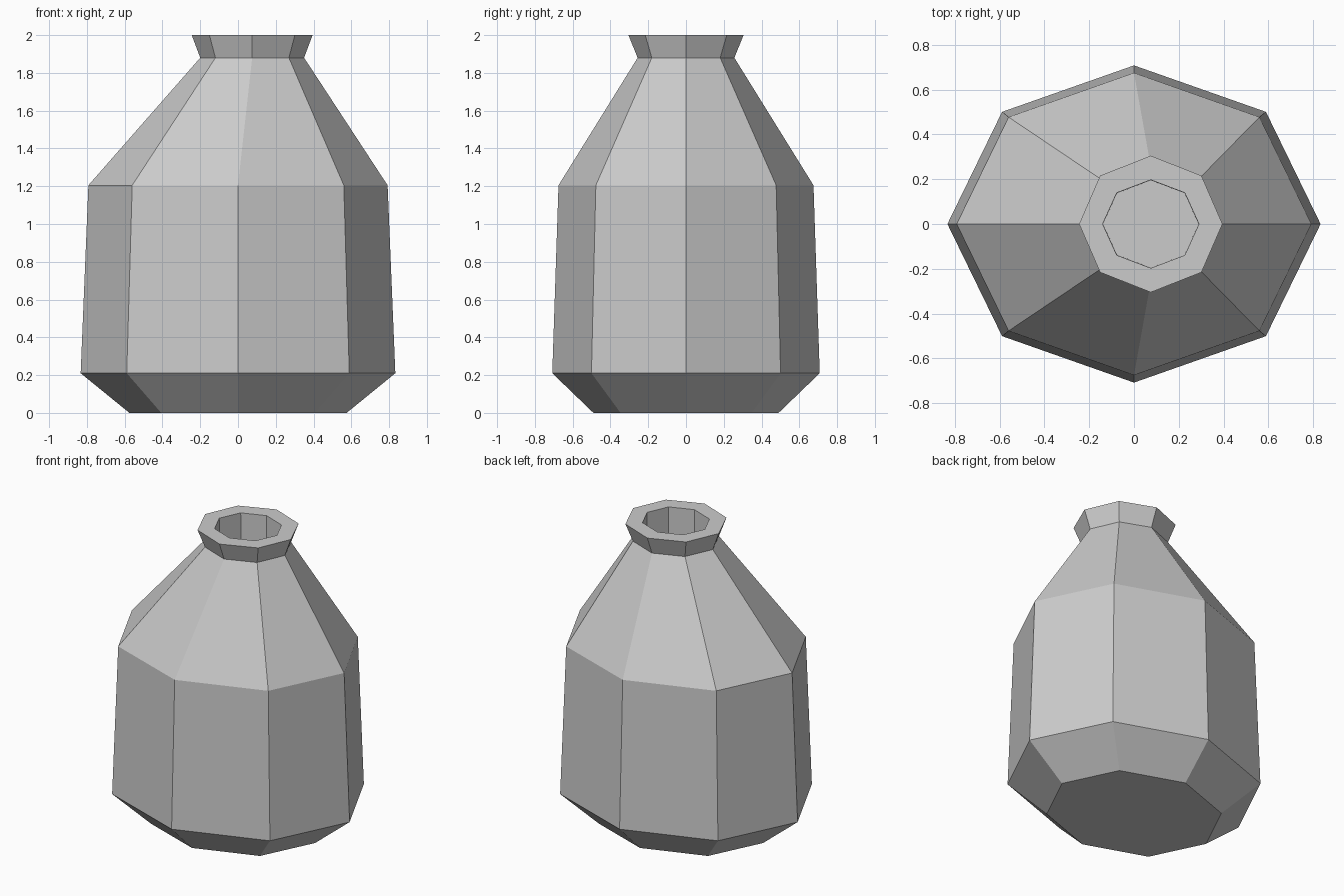
import bpy, bmesh, math

if "Cube" in bpy.data.objects:
    bpy.data.objects.remove(bpy.data.objects["Cube"])

SIDES = 8

# Rings from base to rim, then down the hollow neck: (z, centre x, radius x, radius y)
RINGS = [
    (0.00, 0.0, 0.575, 0.49),
    (0.21, 0.0, 0.833, 0.708),
    (1.205, 0.0, 0.792, 0.675),
    (1.88, 0.075, 0.275, 0.256),
    (2.00, 0.075, 0.32, 0.305),
    (2.00, 0.075, 0.215, 0.197),
    (1.60, 0.075, 0.213, 0.195),
]

grey = bpy.data.materials.new("plain grey")
grey.diffuse_color = (0.6, 0.6, 0.6, 1)
grey.use_nodes = True
grey.node_tree.nodes["Principled BSDF"].inputs["Base Color"].default_value = grey.diffuse_color


def add_ring(bm, z, cx, rx, ry):
    angles = [2 * math.pi * i / SIDES for i in range(SIDES)]
    return [bm.verts.new((cx + rx * math.cos(a), ry * math.sin(a), z)) for a in angles]


# Faceted bottle body, offset neck and flared rim in one shell
bm = bmesh.new()
rings = [add_ring(bm, *r) for r in RINGS]
for low, high in zip(rings, rings[1:]):
    for i in range(SIDES):
        j = (i + 1) % SIDES
        bm.faces.new((low[i], low[j], high[j], high[i]))

# Base and floor of the neck hole
bm.faces.new(list(reversed(rings[0])))
bm.faces.new(rings[-1])
bmesh.ops.recalc_face_normals(bm, faces=bm.faces[:])

mesh = bpy.data.meshes.new("bottle")
bm.to_mesh(mesh)
bm.free()
mesh.materials.append(grey)
bottle = bpy.data.objects.new("bottle", mesh)
bpy.context.collection.objects.link(bottle)
